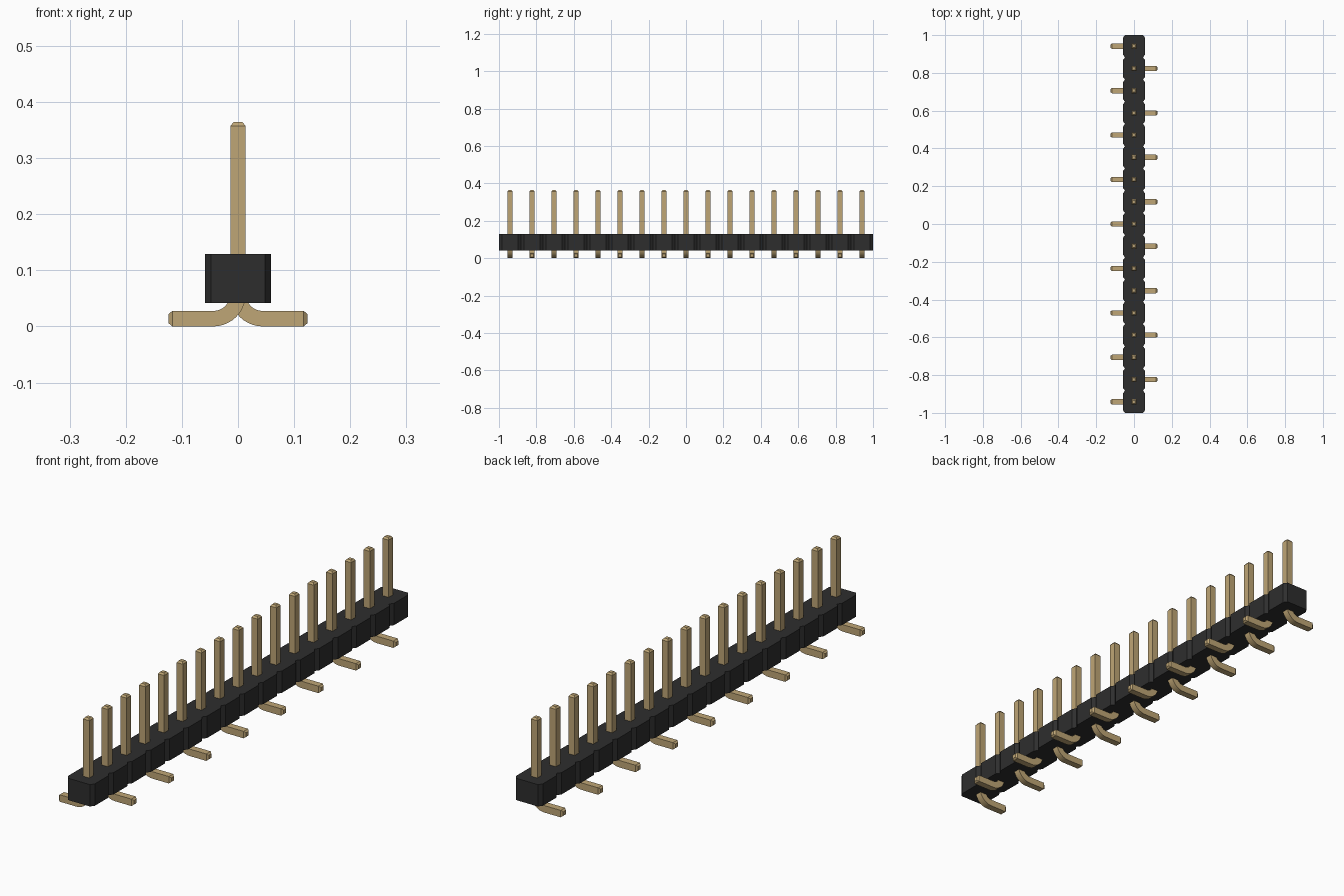
import bpy, bmesh, math
from mathutils import Vector

cube = bpy.data.objects.get("Cube")
if cube:
    bpy.data.objects.remove(cube, do_unlink=True)

COUNT = 17
PITCH = 2 / COUNT
BODY_X, BODY_Z0, BODY_Z1 = 0.059, 0.042, 0.129
CUT_X, CUT_Y = 0.011, 0.015          # corner chamfer of each housing segment
HALF = 0.0138                        # half thickness of a pin
TIP_HALF, TIP_LEN = 0.008, 0.007     # tapered pin ends
TOP_Z, FOOT_X, BEND = 0.364, 0.124, 0.044


def material(name, rgb, roughness):
    m = bpy.data.materials.new(name)
    m.use_nodes = True
    m.diffuse_color = (*rgb, 1)
    bsdf = m.node_tree.nodes["Principled BSDF"]
    bsdf.inputs["Base Color"].default_value = (*rgb, 1)
    bsdf.inputs["Roughness"].default_value = roughness
    return m


def finish_mesh(bm, name, mat):
    bmesh.ops.recalc_face_normals(bm, faces=bm.faces)
    me = bpy.data.meshes.new(name)
    bm.to_mesh(me)
    bm.free()
    me.materials.append(mat)
    return me


def add_object(name, me):
    ob = bpy.data.objects.new(name, me)
    bpy.context.collection.objects.link(ob)
    return ob


black = material("black plastic", (0.027, 0.027, 0.027), 0.6)
gold = material("gold metal", (0.52, 0.38, 0.18), 0.5)

# Housing: notched strip outline, extruded upwards
side = []
for i in range(COUNT):
    y0, y1 = -1 + i * PITCH, -1 + (i + 1) * PITCH
    side += [(BODY_X - CUT_X, y0), (BODY_X, y0 + CUT_Y), (BODY_X, y1 - CUT_Y)]
side.append((BODY_X - CUT_X, 1))
outline = side + [(-x, y) for x, y in reversed(side)]
bm = bmesh.new()
base = bm.faces.new([bm.verts.new((x, y, BODY_Z0)) for x, y in outline])
top = bmesh.ops.extrude_face_region(bm, geom=[base])["geom"]
bmesh.ops.translate(bm, vec=(0, 0, BODY_Z1 - BODY_Z0),
                    verts=[v for v in top if isinstance(v, bmesh.types.BMVert)])
add_object("housing", finish_mesh(bm, "housing", black))

# Pin: square section swept down, round the bend and out along -x
# each station is (x, z, angle of the section's normal, half size)
stations = [(0, TOP_Z, 0, TIP_HALF), (0, TOP_Z - TIP_LEN, 0, HALF)]
STEPS = 10
for i in range(STEPS + 1):
    a = math.pi / 2 * i / STEPS
    stations.append((-BEND + BEND * math.cos(a), HALF + BEND - BEND * math.sin(a), a, HALF))
stations += [(-FOOT_X + TIP_LEN, HALF, math.pi / 2, HALF), (-FOOT_X, HALF, math.pi / 2, TIP_HALF)]

bm = bmesh.new()
rings = []
for x, z, a, h in stations:
    n = Vector((math.cos(a), 0, -math.sin(a)))
    rings.append([bm.verts.new(Vector((x, 0, z)) + n * h * s + Vector((0, h * t, 0)))
                  for s, t in ((1, 1), (1, -1), (-1, -1), (-1, 1))])
for r, q in zip(rings, rings[1:]):
    for k in range(4):
        bm.faces.new((r[k], r[(k + 1) % 4], q[(k + 1) % 4], q[k]))
bm.faces.new(rings[0])
bm.faces.new(rings[-1])
pin_mesh = finish_mesh(bm, "pin", gold)

# Row of pins, feet alternating left and right
for i in range(COUNT):
    pin = add_object(f"pin_{i + 1:02d}", pin_mesh)
    pin.location.y = -1 + (i + 0.5) * PITCH
    pin.rotation_euler.z = math.pi * (i % 2)

# Smooth bends with sharp edges kept
bpy.ops.object.select_all(action='DESELECT')
pin.select_set(True)
bpy.context.view_layer.objects.active = pin
bpy.ops.object.shade_smooth_by_angle(angle=math.radians(25))
